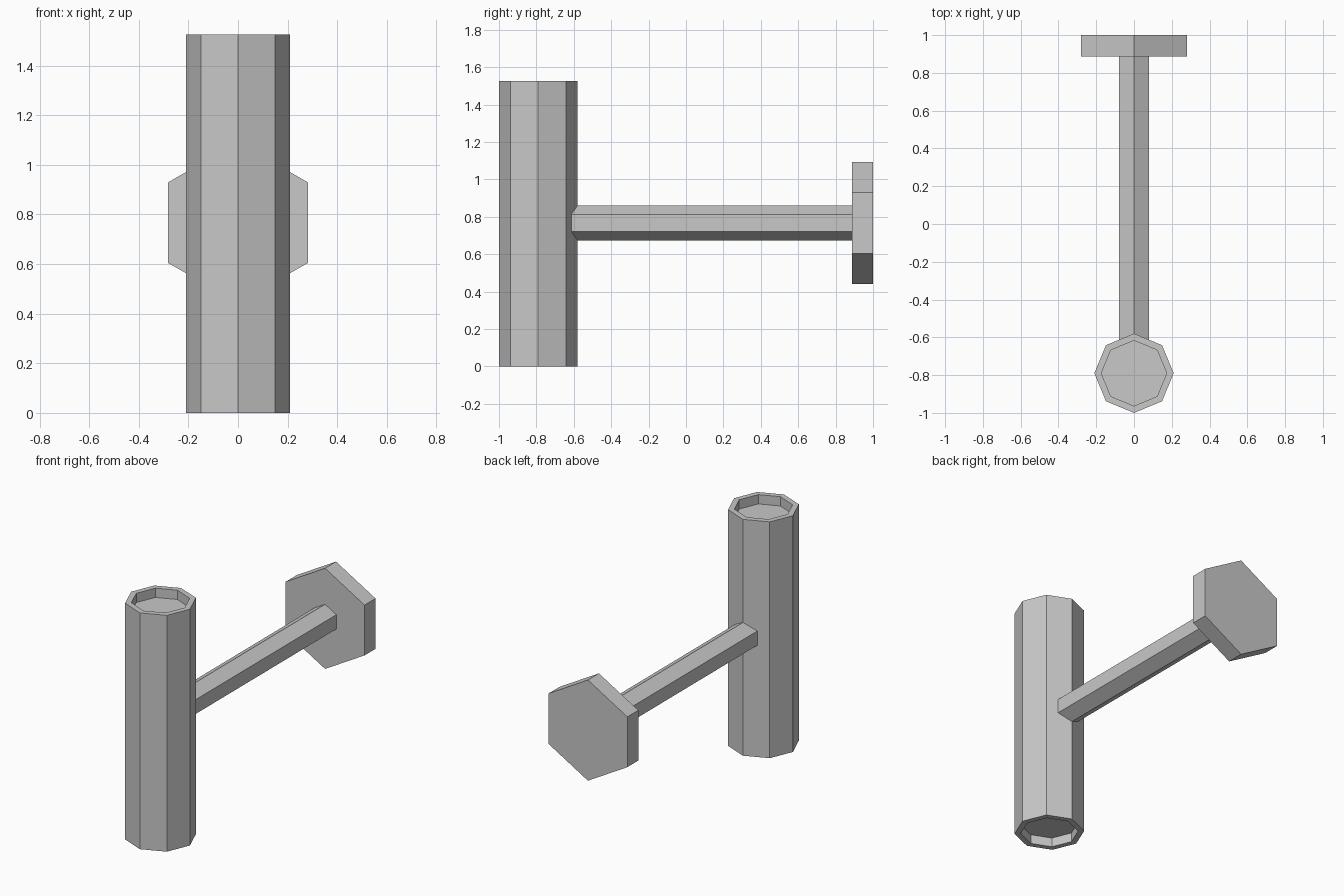
import bpy
import bmesh
from math import pi, sin, cos
from mathutils import Matrix, Vector

cube = bpy.data.objects.get("Cube")
if cube:
    bpy.data.objects.remove(cube, do_unlink=True)

GREY = (0.58, 0.58, 0.58, 1.0)
grey = bpy.data.materials.new("plain grey")
grey.use_nodes = True
grey.diffuse_color = GREY
grey.node_tree.nodes["Principled BSDF"].inputs["Base Color"].default_value = GREY

TUBE_Y = -0.79
AXLE_Z = 0.767


def prism(name, sides, rings, matrix):
    """Closed solid lofted through (radius, height) rings, first corner on +x."""
    bm = bmesh.new()
    loops = []
    for radius, height in rings:
        angles = [2 * pi * i / sides for i in range(sides)]
        loops.append([bm.verts.new((radius * cos(a), radius * sin(a), height))
                      for a in angles])
    for low, high in zip(loops, loops[1:]):
        for i in range(sides):
            j = (i + 1) % sides
            bm.faces.new((low[i], low[j], high[j], high[i]))
    bm.faces.new(list(reversed(loops[0])))
    bm.faces.new(loops[-1])
    bm.transform(matrix)
    bmesh.ops.recalc_face_normals(bm, faces=bm.faces)
    mesh = bpy.data.meshes.new(name)
    bm.to_mesh(mesh)
    bm.free()
    mesh.materials.append(grey)
    obj = bpy.data.objects.new(name, mesh)
    bpy.context.collection.objects.link(obj)
    return obj


# Upright octagonal tube with a shallow recess in each end
height, outer, inner, recess = 1.525, 0.21, 0.173, 0.06
prism("upright_tube", 8,
      [(inner, recess), (inner, 0), (outer, 0),
       (outer, height), (inner, height), (inner, height - recess)],
      Matrix.Translation((0, TUBE_Y, 0)))

# Hexagonal parts lie along y with a corner pointing up
along_y = Matrix((Vector((0, 1, 0)), Vector((0, 0, 1)), Vector((1, 0, 0))))
lying = Matrix.Translation((0, 0, AXLE_Z)) @ along_y.to_4x4()

# Columns of the map: local x -> up, local y -> side, local z -> along y
lying = Matrix.Translation((0, 0, AXLE_Z)) @ Matrix(
    ((0, 1, 0, 0), (0, 0, 1, 0), (1, 0, 0, 0), (0, 0, 0, 1)))

# Connecting bar, set into the tube
prism("connecting_bar", 6, [(0.0925, -0.68), (0.0925, 0.89)], lying)

# Rear end plate
prism("end_plate", 6, [(0.325, 0.888), (0.325, 1.0)], lying)
